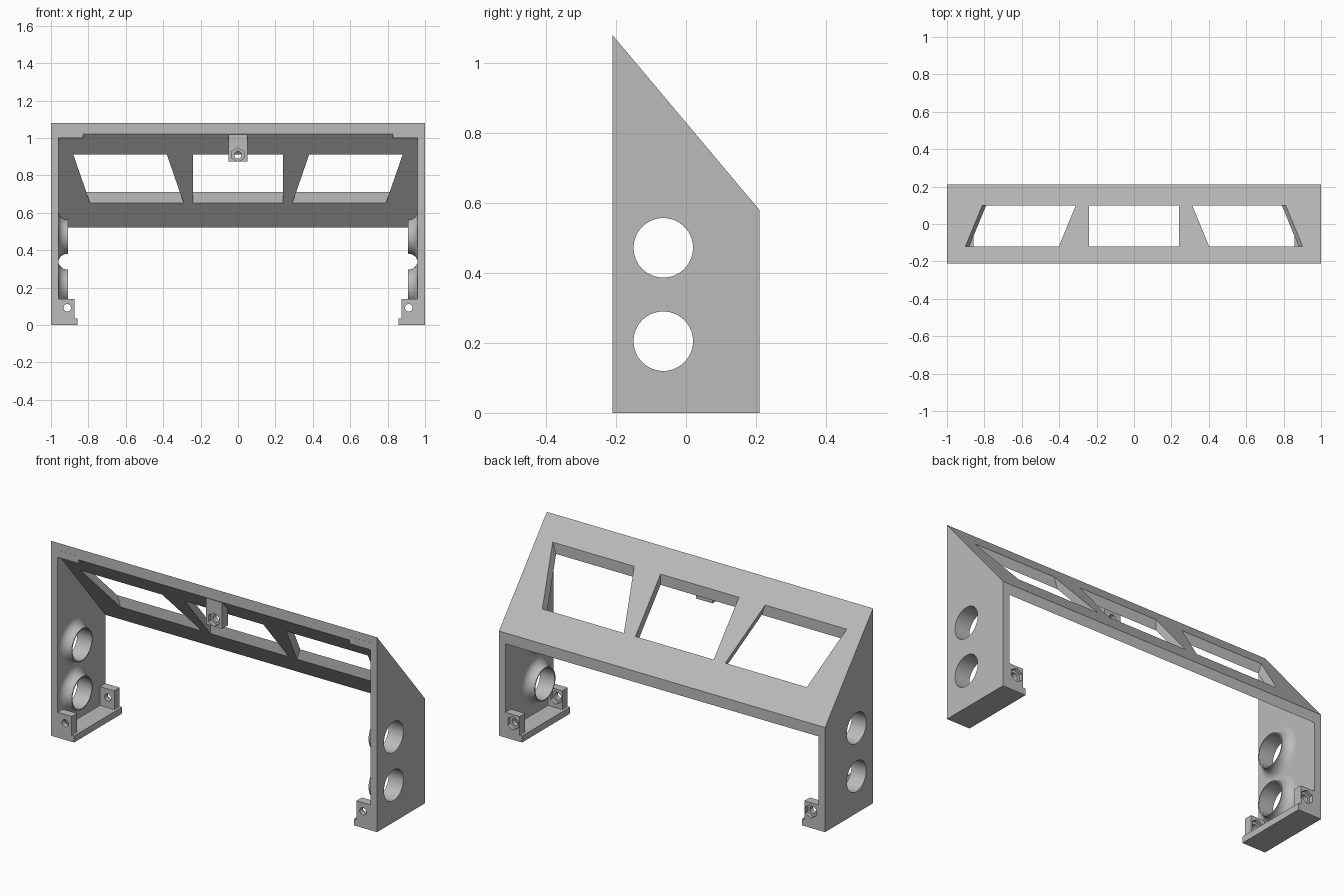
import bpy, bmesh, math
from mathutils import Matrix, Vector

if "Cube" in bpy.data.objects:
    bpy.data.objects.remove(bpy.data.objects["Cube"])

grey = bpy.data.materials.new("light_grey")
grey.use_nodes = True
grey.diffuse_color = (0.5, 0.5, 0.5, 1)
grey.node_tree.nodes["Principled BSDF"].inputs["Base Color"].default_value = (0.5, 0.5, 0.5, 1)

SEGMENTS = 64
HOLE_Y, HOLE_R = -0.065, 0.085
HOLE_HEIGHTS = (0.205, 0.472)


def finish(name, bm):
    bmesh.ops.recalc_face_normals(bm, faces=bm.faces)
    mesh = bpy.data.meshes.new(name)
    bm.to_mesh(mesh)
    bm.free()
    mesh.materials.append(grey)
    obj = bpy.data.objects.new(name, mesh)
    bpy.context.collection.objects.link(obj)
    return obj


def prism(name, points, offset):
    """Extrude a closed 3D outline along an offset."""
    bm = bmesh.new()
    face = bm.faces.new([bm.verts.new(p) for p in points])
    ext = bmesh.ops.extrude_face_region(bm, geom=[face])
    moved = [g for g in ext["geom"] if isinstance(g, bmesh.types.BMVert)]
    bmesh.ops.translate(bm, verts=moved, vec=offset)
    return finish(name, bm)


def side_prism(name, outline, half_width):
    return prism(name, [(-half_width, y, z) for y, z in outline], (2 * half_width, 0, 0))


def front_prism(name, outline, y0, y1):
    return prism(name, [(x, y0, z) for x, z in outline], (0, y1 - y0, 0))


def box(name, x0, x1, y0, y1, z0, z1):
    return front_prism(name, [(x0, z0), (x1, z0), (x1, z1), (x0, z1)], y0, y1)


def rod(name, axis, centre, radius, length, sides):
    rot = Matrix.Rotation(math.pi / 2, 4, "X" if axis == "Y" else "Y")
    bm = bmesh.new()
    bmesh.ops.create_cone(bm, cap_ends=True, segments=sides, radius1=radius,
                          radius2=radius, depth=length,
                          matrix=Matrix.Translation(centre) @ rot)
    return finish(name, bm)


def select(obj):
    bpy.ops.object.select_all(action="DESELECT")
    obj.select_set(True)
    bpy.context.view_layer.objects.active = obj


def cut(obj, cutter):
    cutter.hide_render = True
    select(obj)
    mod = obj.modifiers.new("cut", "BOOLEAN")
    mod.operation, mod.solver, mod.object = "DIFFERENCE", "EXACT", cutter
    bpy.ops.object.modifier_apply(modifier=mod.name)
    bpy.data.objects.remove(cutter)


def smooth(obj):
    select(obj)
    bpy.ops.object.shade_smooth_by_angle(angle=math.radians(35))


def screw_tab(name, x0, x1, y0, y1, z0, z1, hole_x, hole_z, nut_y):
    """Block with a round through hole and a hexagonal nut pocket at nut_y."""
    tab = box(name, x0, x1, y0, y1, z0, z1)
    cut(tab, rod("screw_cutter", "Y", (hole_x, (y0 + y1) / 2, hole_z), 0.02, 0.2, 24))
    cut(tab, rod("nut_cutter", "Y", (hole_x, nut_y, hole_z), 0.037, 0.04, 6))
    smooth(tab)


def collar(name, side, z):
    """Flared ring around a side hole, on the inner wall."""
    outline = [(HOLE_R, 0.96), (HOLE_R, 0.91)]
    for i in range(11):
        a = math.pi / 2 * i / 10
        outline.append((0.136 - 0.045 * math.cos(a), 0.91 + 0.05 * math.sin(a)))
    bm = bmesh.new()
    verts = [bm.verts.new((side * x, HOLE_Y, z + r)) for r, x in outline]
    edges = [bm.edges.new((verts[i - 1], verts[i])) for i in range(len(verts))]
    bmesh.ops.spin(bm, geom=verts + edges, cent=(0, HOLE_Y, z), axis=(1, 0, 0),
                   angle=2 * math.pi, steps=SEGMENTS, use_merge=True)
    bmesh.ops.remove_doubles(bm, verts=bm.verts, dist=0.0001)
    smooth(finish(name, bm))


# Sloping shell: two side walls and a slanted panel
shell = side_prism("shell", [(-0.21, 0), (0.21, 0), (0.21, 0.58), (-0.21, 1.08)], 1)
cut(shell, side_prism("hollow_cutter", [(-0.252, -0.1), (0.252, -0.1),
                                        (0.252, 0.47), (-0.252, 1.07)], 0.96))

# Panel windows: one rectangle between two slanted ones
cut(shell, box("window_cutter", -0.24, 0.24, -0.12, 0.1, 0.6, 1.02))
for s in (-1, 1):
    slanted = [(s * (0.79 + 0.346 * (z - 0.65) + dx), z)
               for z, dx in ((0.6, 0), (0.6, -0.5), (1.02, -0.5), (1.02, 0))]
    cut(shell, front_prism("window_cutter", slanted, -0.12, 0.1))

# Round holes through the side walls
for s in (-1, 1):
    for z in HOLE_HEIGHTS:
        cut(shell, rod("hole_cutter", "X", (s * 0.98, HOLE_Y, z), HOLE_R, 0.2, SEGMENTS))
smooth(shell)

# Fittings on each side
for s, label in ((-1, "right"), (1, "left")):
    for z, level in zip(HOLE_HEIGHTS, ("lower", "upper")):
        collar(f"{label}_{level}_collar", s, z)
    box(f"{label}_foot", s * 0.96, s * 0.858, -0.21, 0.21, 0, 0.036)
    for y0, place in ((-0.21, "front"), (0.163, "back")):
        screw_tab(f"{label}_{place}_tab", s * 0.96, s * 0.873, y0, y0 + 0.047,
                  0.036, 0.14, s * 0.913, 0.092, y0 + 0.047)
    box(f"{label}_top_stop", s * 0.96, s * 0.83, -0.2105, -0.19, 1.0, 1.04)

# Hanging tab in the middle of the top edge
screw_tab("centre_tab", -0.05, 0.05, -0.2105, -0.16, 0.873, 1.018, 0, 0.91, -0.2105)
